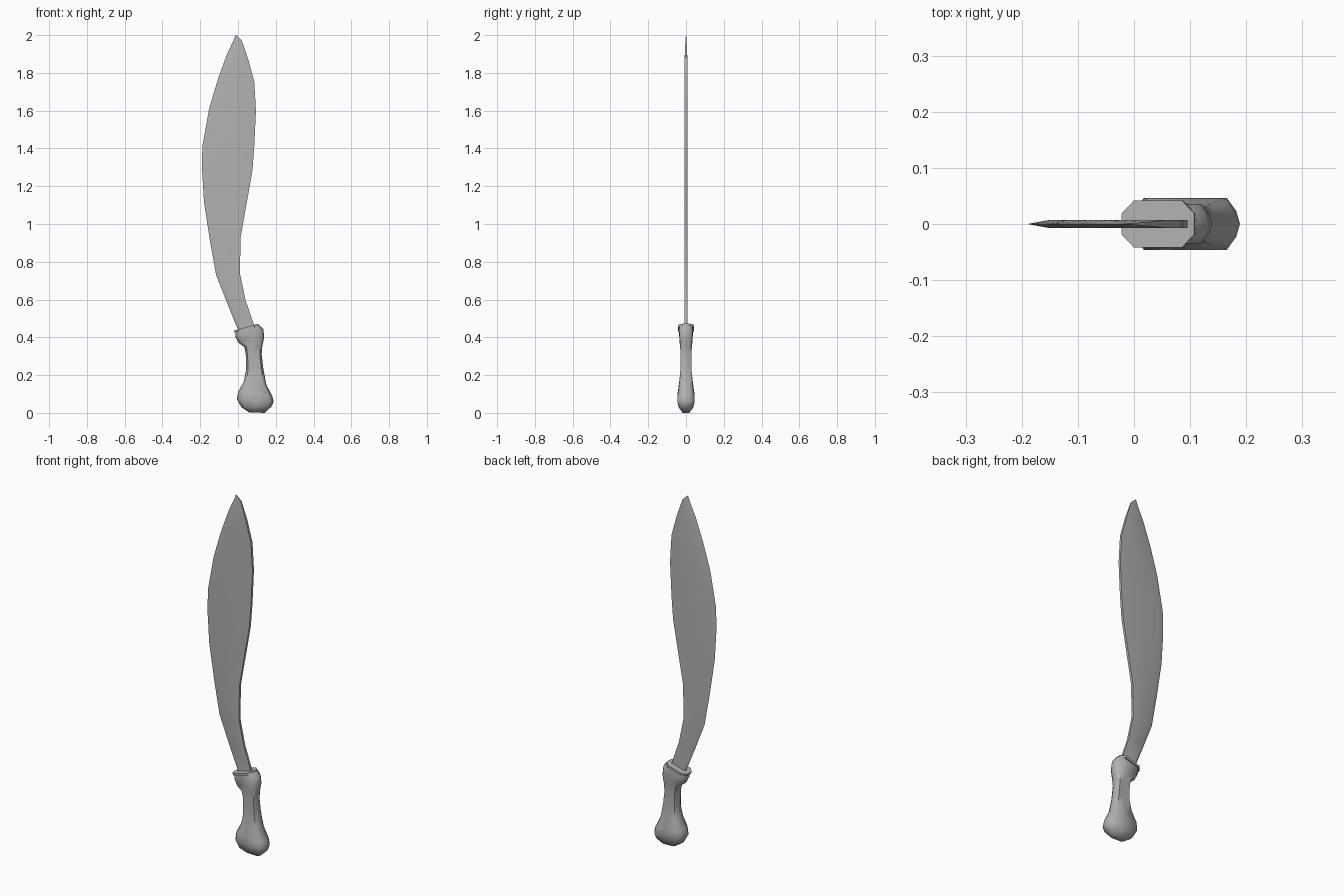
import bpy, bmesh, math

# Dark grey shared by all parts
grey = bpy.data.materials.new("dark_grey")
grey.diffuse_color = (0.44, 0.44, 0.44, 1)


def loft(name, rings, angle):
    """Skin equal-sized vertex rings and cap both ends."""
    bm = bmesh.new()
    loops = [[bm.verts.new(p) for p in r] for r in rings]
    n = len(rings[0])
    for a, b in zip(loops, loops[1:]):
        for i in range(n):
            j = (i + 1) % n
            bm.faces.new((a[i], a[j], b[j], b[i]))
    bm.faces.new(loops[0])
    bm.faces.new(loops[-1])
    bmesh.ops.remove_doubles(bm, verts=bm.verts, dist=1e-5)
    bmesh.ops.recalc_face_normals(bm, faces=bm.faces)
    me = bpy.data.meshes.new(name)
    bm.to_mesh(me)
    bm.free()
    me.materials.append(grey)
    ob = bpy.data.objects.new(name, me)
    bpy.context.collection.objects.link(ob)
    bpy.context.view_layer.objects.active = ob
    ob.select_set(True)
    bpy.ops.object.shade_smooth_by_angle(angle=math.radians(angle))
    ob.select_set(False)
    return ob


def ring(lx, lz, rx, rz, hy, half):
    """Closed section between a left and right point; half lists (fraction, depth)."""
    outline = half + [(t, -d) for t, d in reversed(half) if d > 0]
    return [(lx + (rx - lx) * t, d * hy, lz + (rz - lz) * t) for t, d in outline]


# Blade: cutting edge on the left, flat spine on the right
blade_half = [(0, 0), (0.14, 1), (1, 1)]
blade = [
    (0.01, 0.415, 0.092, 0.44, .0068), (0.0, 0.44, 0.085, 0.465, .0068),
    (-0.055, 0.575, 0.04, 0.596, .0068), (-0.116, 0.73, 0.01, 0.74, .0068),
    (-0.15, 0.92, 0.014, 0.93, .0068), (-0.18, 1.115, 0.045, 1.105, .0068),
    (-0.19, 1.28, 0.076, 1.28, .0068), (-0.189, 1.41, 0.086, 1.41, .0068),
    (-0.153, 1.61, 0.095, 1.60, .0068), (-0.107, 1.765, 0.086, 1.755, .0068),
    (-0.06, 1.895, 0.053, 1.875, .0068), (-0.027, 1.965, 0.02, 1.972, .003),
    (-0.013, 2.0, -0.009, 2.0, .0006),
]
loft("blade", [ring(*s, blade_half) for s in blade], 25)

# Handle: flattened grip swelling to a pommel
grip_half = [(0, 0), (0.035, .5), (0.12, 1), (0.5, 1.0), (0.88, 1), (0.965, .5), (1, 0)]
grip = [
    (-0.012, 0.428, 0.112, 0.466, .035), (-0.015, 0.405, 0.134, 0.443, .036),
    (0.002, 0.372, 0.139, 0.40, .034), (0.034, 0.348, 0.129, 0.355, .031),
    (0.041, 0.31, 0.125, 0.31, .028), (0.042, 0.225, 0.134, 0.235, .029),
    (0.03, 0.165, 0.15, 0.15, .036), (0.0, 0.11, 0.182, 0.088, .044),
    (-0.006, 0.072, 0.189, 0.06, .046), (0.018, 0.03, 0.178, 0.034, .040),
    (0.058, 0.003, 0.142, 0.0, .018),
]
loft("handle", [ring(*s, grip_half) for s in grip], 60)

# Collar: thin tilted octagonal plate between blade and handle
collar_half = [(0, .45), (0.17, 1), (0.83, 1), (1, .45)]
collar = [(-0.019, 0.424, 0.11, 0.459, .042), (-0.022, 0.435, 0.107, 0.472, .042)]
loft("collar", [ring(*s, collar_half) for s in collar], 30)
